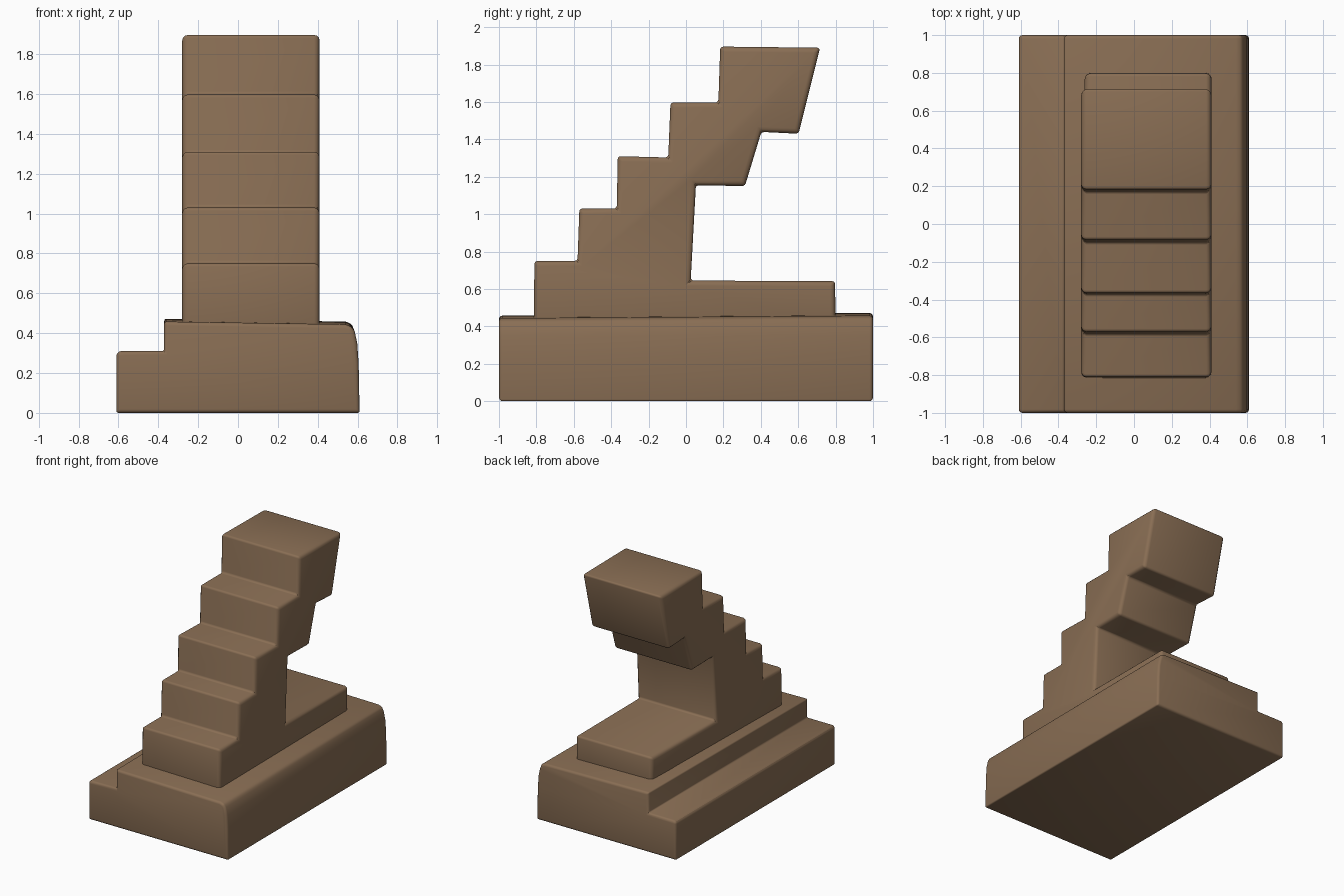
import bpy, bmesh
from math import radians
from mathutils import Vector

if "Cube" in bpy.data.objects:
    bpy.data.objects.remove(bpy.data.objects["Cube"], do_unlink=True)

brown = bpy.data.materials.new("warm_brown")
brown.use_nodes = True
colour = (0.25, 0.155, 0.088, 1)
brown.diffuse_color = colour
shader = next(n for n in brown.node_tree.nodes if n.type == "BSDF_PRINCIPLED")
shader.inputs["Base Color"].default_value = colour
shader.inputs["Roughness"].default_value = 0.8


def extruded_block(name, profile, start, end, place, adjust=None, width=0.035):
    """Sweep a closed profile from start to end, with soft worn edges."""
    bm = bmesh.new()
    face = bm.faces.new([bm.verts.new(place(a, b, start)) for a, b in profile])
    sweep = Vector(place(0, 0, end)) - Vector(place(0, 0, start))
    result = bmesh.ops.extrude_face_region(bm, geom=[face], use_keep_orig=True)
    moved = [g for g in result["geom"] if isinstance(g, bmesh.types.BMVert)]
    bmesh.ops.translate(bm, verts=moved, vec=sweep)
    bmesh.ops.recalc_face_normals(bm, faces=bm.faces)
    if adjust:
        for v in bm.verts:
            adjust(v.co)

    # Rims are rounder than the edges that run along the sweep
    weight = bm.edges.layers.float.new("bevel_weight_edge")
    sweep.normalize()
    for e in bm.edges:
        direction = (e.verts[1].co - e.verts[0].co).normalized()
        along = abs(direction.dot(sweep)) > 0.9
        if e.calc_face_angle(0) > radians(28):
            e[weight] = 0.45 if along else 0.8
    mesh = bpy.data.meshes.new(name)
    bm.to_mesh(mesh)
    bm.free()
    mesh.materials.append(brown)
    obj = bpy.data.objects.new(name, mesh)
    bpy.context.collection.objects.link(obj)

    bevel = obj.modifiers.new("soft_edges", "BEVEL")
    bevel.limit_method = "WEIGHT"
    bevel.width = width
    bevel.segments = 3
    bpy.ops.object.select_all(action="DESELECT")
    obj.select_set(True)
    bpy.context.view_layer.objects.active = obj
    bpy.ops.object.modifier_apply(modifier=bevel.name)
    bpy.ops.object.shade_smooth_by_angle(angle=radians(40))
    return obj


# Plinth with a low ledge on one side and a rounded shoulder on the other
plinth_profile = [
    (-0.61, 0), (0.61, 0), (0.605, 0.25), (0.598, 0.35), (0.585, 0.41),
    (0.57, 0.432), (0.54, 0.444), (-0.37, 0.458), (-0.37, 0.31),
    (-0.595, 0.31), (-0.61, 0.295),
]


def raise_back(co):
    if co.y > 0 and co.z > 0.43:
        co.z += 0.014


extruded_block("plinth", plinth_profile, -1, 1,
               lambda a, b, c: (a, c, b), raise_back)

# Staircase with a stepped overhang and a flat slab behind it
staircase_profile = [
    (-0.815, 0.38), (-0.81, 0.75), (-0.58, 0.75), (-0.57, 1.03),
    (-0.37, 1.03), (-0.365, 1.31), (-0.095, 1.303), (-0.083, 1.597),
    (0.173, 1.597), (0.183, 1.896), (0.717, 1.89), (0.602, 1.43),
    (0.403, 1.44), (0.315, 1.15), (0.053, 1.155), (0.025, 0.645),
    (0.797, 0.642), (0.8, 0.38),
]


def narrow_slab(co):
    if co.y > 0.7 and co.z < 0.7 and co.x < 0:
        co.x += 0.02


extruded_block("staircase", staircase_profile, -0.28, 0.41,
               lambda a, b, c: (c, a, b), narrow_slab)
